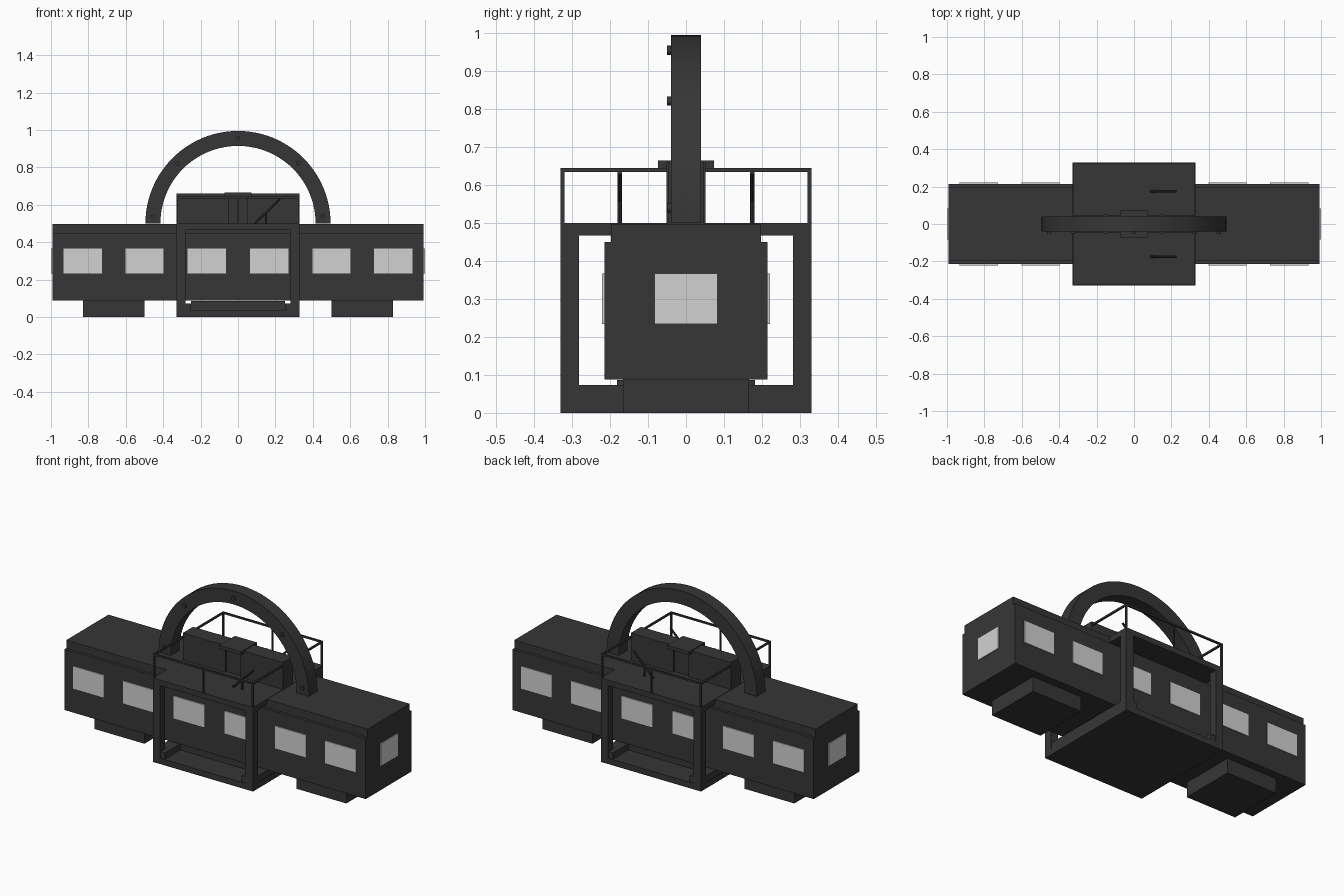
import bpy, bmesh, math
from mathutils import Matrix, Vector

cube = bpy.data.objects.get("Cube")
if cube:
    bpy.data.objects.remove(cube)


def make_material(name, value):
    mat = bpy.data.materials.new(name)
    mat.use_nodes = True
    color = (value, value, value, 1)
    mat.diffuse_color = color
    bsdf = next(n for n in mat.node_tree.nodes if n.type == 'BSDF_PRINCIPLED')
    bsdf.inputs["Base Color"].default_value = color
    bsdf.inputs["Roughness"].default_value = 0.8
    return mat


DARK = make_material("charcoal", 0.037)
GLASS = make_material("pale window grey", 0.64)


def finish(name, bm, mat):
    bmesh.ops.recalc_face_normals(bm, faces=bm.faces)
    mesh = bpy.data.meshes.new(name)
    bm.to_mesh(mesh)
    bm.free()
    mesh.materials.append(mat)
    obj = bpy.data.objects.new(name, mesh)
    bpy.context.collection.objects.link(obj)
    return obj


def box(name, x, y, z, mat=DARK):
    """Box from (min, max) ranges on each axis."""
    bm = bmesh.new()
    size = [b - a for a, b in (x, y, z)]
    mid = [(a + b) / 2 for a, b in (x, y, z)]
    bmesh.ops.create_cube(bm, size=1, matrix=Matrix.Translation(mid) @ Matrix.Diagonal((*size, 1)))
    return finish(name, bm, mat)


def span(center, half):
    return (center - half, center + half)


def bar(name, start, end, radius, sides=8):
    """Straight rod between two points."""
    start, end = Vector(start), Vector(end)
    axis = end - start
    turn = axis.to_track_quat('Z', 'Y').to_matrix().to_4x4()
    bm = bmesh.new()
    bmesh.ops.create_cone(bm, cap_ends=True, segments=sides, radius1=radius, radius2=radius,
                          depth=axis.length,
                          matrix=Matrix.Translation((start + end) / 2) @ turn)
    return finish(name, bm, DARK)


# Cabin hull and slightly narrower roof
box("cabin_body", (-0.992, 0.992), (-0.215, 0.215), (0.088, 0.45))
box("cabin_roof", (-0.992, 0.992), (-0.198, 0.198), (0.45, 0.498))

# Windows on the long sides and the ends
for side in (-1, 1):
    for x in (-0.83, -0.5, -0.167, 0.167, 0.5, 0.83):
        box("side_window", span(x, 0.102), span(side * 0.217, 0.004), (0.234, 0.367), GLASS)
    box("end_window", span(side * 0.995, 0.004), span(0, 0.083), (0.234, 0.367), GLASS)
    box("under_block", span(side * 0.665, 0.165), span(0, 0.166), (0, 0.09))

# Open square frame around the middle
box("frame_floor", (-0.33, 0.33), (-0.33, 0.33), (0, 0.035))
box("frame_deck", (-0.33, 0.33), (-0.33, 0.33), (0.467, 0.5))
for sx in (-1, 1):
    box("floor_side_beam", span(sx * 0.29, 0.038), span(0, 0.325), (0.03, 0.073))
    box("floor_cross_beam", span(0, 0.25), span(sx * 0.172, 0.01), (0.03, 0.087))
    for sy in (-1, 1):
        box("frame_post", span(sx * 0.306, 0.024), span(sy * 0.306, 0.024), (0, 0.5))

# Guard rails on the deck
RAIL, TOP = 0.325, 0.64
for s in (-1, 1):
    box("long_rail", span(0, 0.33), span(s * RAIL, 0.005), span(TOP, 0.005))
    box("middle_rail_post", span(0, 0.004), span(s * RAIL, 0.004), (0.5, TOP))
    for t in (-1, 1):
        box("corner_rail_post", span(s * RAIL, 0.005), span(t * RAIL, 0.005), (0.5, TOP))
        box("short_rail", span(s * RAIL, 0.005), span(t * 0.19, 0.14), span(TOP, 0.005))

# Central machinery housing with cap
for s in (-1, 1):
    box("housing_panel", span(s * 0.19, 0.14), span(0, 0.048), (0.5, 0.66))
    box("housing_rib", span(s * 0.155, 0.012), span(0, 0.051), (0.5, 0.66))
box("housing_core", span(0, 0.05), span(0, 0.035), (0.5, 0.65))
box("housing_cap", span(0, 0.072), span(0, 0.074), (0.645, 0.665))

# Slanted control levers
for s in (-1, 1):
    y = s * 0.175
    bar("lever", (0.09, y, 0.5), (0.225, y, 0.633), 0.006)
    bar("lever_foot", (0.15, y, 0.5), (0.15, y, 0.56), 0.006)

# Half-ring arch swept from a rectangular section
STEPS, OUTER, INNER, BASE = 48, 0.495, 0.415, 0.5
bm = bmesh.new()
rings = []
for i in range(STEPS + 1):
    a = math.pi * i / STEPS
    rings.append([bm.verts.new((r * math.cos(a), y, BASE + r * math.sin(a)))
                  for r, y in ((OUTER, -0.04), (OUTER, 0.04), (INNER, 0.04), (INNER, -0.04))])
for a, b in zip(rings, rings[1:]):
    for k in range(4):
        n = (k + 1) % 4
        bm.faces.new((a[k], a[n], b[n], b[k]))
bm.faces.new(rings[0])
bm.faces.new(rings[-1])
arch = finish("arch", bm, DARK)
bpy.context.view_layer.objects.active = arch
arch.select_set(True)
bpy.ops.object.shade_smooth_by_angle(angle=math.radians(30))

# Bolts on the front of the arch
for degrees in (5, 45, 90, 135, 175):
    a = math.radians(degrees)
    x, z = 0.455 * math.cos(a), BASE + 0.455 * math.sin(a)
    bar("arch_bolt", (x, -0.035, z), (x, -0.05, z), 0.012, 12)
